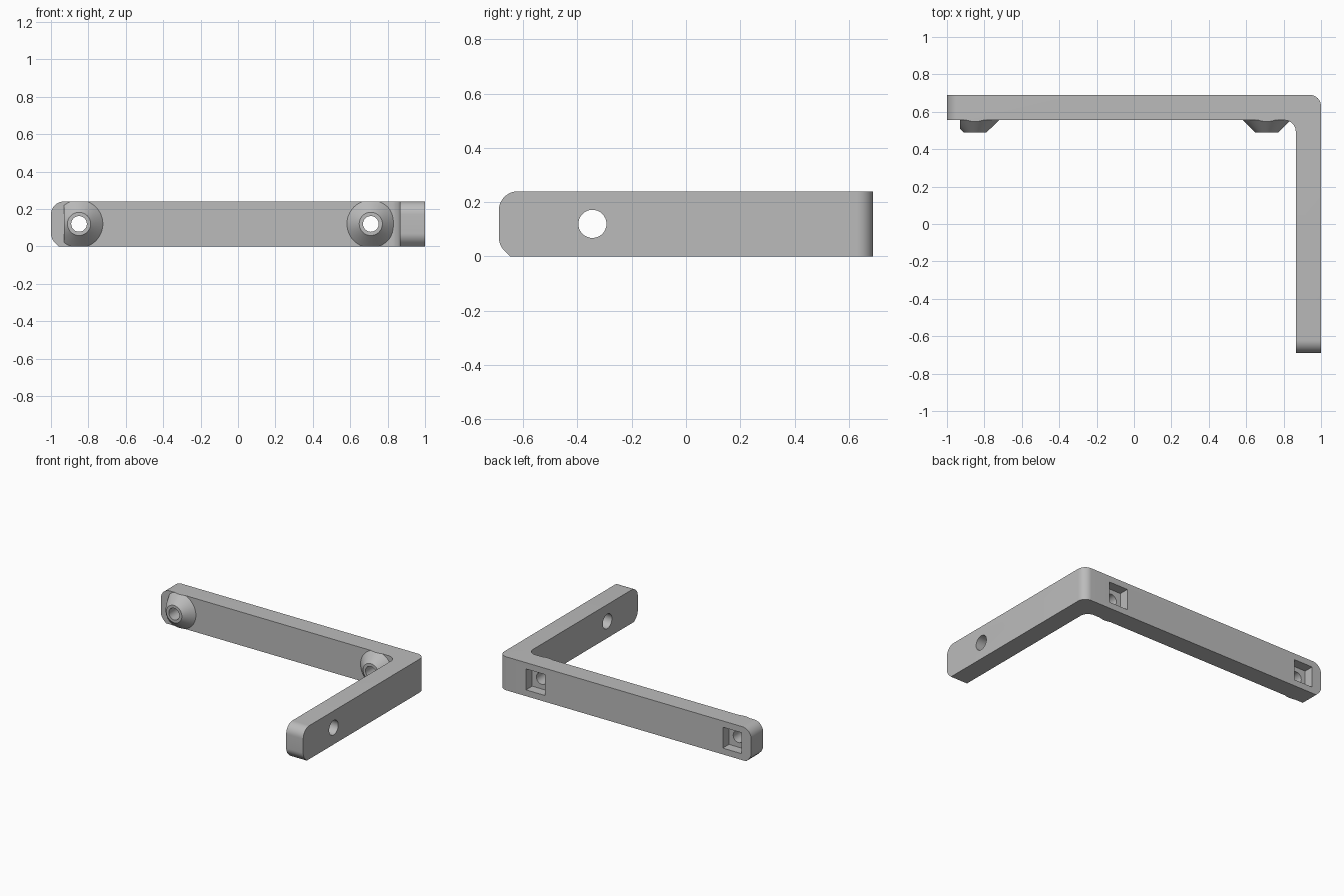
import bpy, bmesh
from math import sin, cos, tan, radians, pi
from mathutils import Vector

cube = bpy.data.objects.get("Cube")
if cube:
    bpy.data.objects.remove(cube)

X0, X1, Y0, Y1 = -1.0, 1.0, -0.69, 0.69   # overall plan
W, H = 0.135, 0.24                         # arm thickness, height
R = 0.07                                   # end rounding
MID = H / 2
SCREWS = (-0.85, 0.71)                     # bosses along the long arm

mat = bpy.data.materials.new("light_grey_plastic")
mat.use_nodes = True
grey = (0.5, 0.5, 0.5, 1)
mat.diffuse_color = grey
mat.node_tree.nodes["Principled BSDF"].inputs["Base Color"].default_value = grey


def arc(cx, cy, r, a0, a1, n=10):
    return [(cx + r * cos(radians(a0 + (a1 - a0) * i / n)),
             cy + r * sin(radians(a0 + (a1 - a0) * i / n))) for i in range(n + 1)]


def loft(name, rings):
    """Closed solid through rings of points."""
    bm = bmesh.new()
    loops = [[bm.verts.new(p) for p in ring] for ring in rings]
    n = len(loops[0])
    bm.faces.new(loops[0])
    bm.faces.new(loops[-1])
    for a, b in zip(loops, loops[1:]):
        for i in range(n):
            bm.faces.new((a[i], a[(i + 1) % n], b[(i + 1) % n], b[i]))
    bmesh.ops.recalc_face_normals(bm, faces=bm.faces)
    me = bpy.data.meshes.new(name)
    bm.to_mesh(me)
    bm.free()
    me.materials.append(mat)
    ob = bpy.data.objects.new(name, me)
    bpy.context.collection.objects.link(ob)
    return ob


def prism(name, pts, axis, lo, hi):
    def place(p, d):
        v = list(p)
        v.insert(axis, d)
        return Vector(v)
    return loft(name, [[place(p, d) for p in pts] for d in (lo, hi)])


def box(name, x0, x1, y0, y1, z0, z1):
    return prism(name, [(x0, y0), (x1, y0), (x1, y1), (x0, y1)], 2, z0, z1)


def combine(ob, tool, op):
    mod = ob.modifiers.new(op, 'BOOLEAN')
    mod.operation, mod.object, mod.solver = op, tool, 'EXACT'
    bpy.context.view_layer.objects.active = ob
    bpy.ops.object.modifier_apply(modifier=mod.name)
    bpy.data.objects.remove(tool)


def end_profile(start, end):
    """Side outline: round upper corner, lower corner eased to a 45 degree slope."""
    c = start + R
    return ([(end, 0), (end, H)] + arc(c, H - R, R, 90, 180)
            + arc(c, R, R, 180, 225, 6) + [(c - R * tan(pi / 8), 0)])


# L-shaped body with rounded outer corner and inner fillet
f = 0.06
plan = ([(X0 - 0.1, Y1), (X0 - 0.1, Y1 - W)]
        + arc(X1 - W - f, Y1 - W - f, f, 90, 0)
        + [(X1 - W, Y0 - 0.1), (X1, Y0 - 0.1)]
        + arc(X1 - f, Y1 - f, f, 0, 90))
bracket = prism("corner_bracket", plan, 2, -0.1, H + 0.1)

# Conical screw bosses on the inner face of the long arm
face, tip = Y1 - W, 0.49
for x in SCREWS:
    rings = [[(x + r * cos(2 * pi * i / 48), y, MID + r * sin(2 * pi * i / 48))
              for i in range(48)] for y, r in ((face + 0.045, 0.173), (tip, 0.062))]
    boss = loft("screw_boss", rings)
    if x < 0:
        combine(boss, box("boss_trim", -1.3, -0.93, 0.3, 0.9, -0.3, 0.6), 'DIFFERENCE')
    combine(bracket, boss, 'UNION')

# Trim the height and round both arm ends
combine(bracket, prism("short_end_trim", end_profile(Y0, 1), 0, -1.5, 1.5), 'INTERSECT')
combine(bracket, prism("long_end_trim", end_profile(X0, 1.3), 1, -1.5, 1.5), 'INTERSECT')

# Screw holes with square nut pockets at the back
for x in SCREWS:
    combine(bracket, prism("screw_hole", arc(x, MID, 0.042, 0, 345, 23), 1, 0.3, 0.9), 'DIFFERENCE')
    s = 0.075
    combine(bracket, box("nut_pocket", x - s, x + s, Y1 - 0.07, Y1 + 0.1, MID - s, MID + s), 'DIFFERENCE')

# Cross hole through the short arm
combine(bracket, prism("cross_hole", arc(-0.345, MID, 0.052, 7.5, 352.5, 23), 0, 0.7, 1.2), 'DIFFERENCE')

for o in bpy.context.selected_objects:
    o.select_set(False)
bracket.select_set(True)
bpy.context.view_layer.objects.active = bracket
bpy.ops.object.shade_smooth_by_angle(angle=radians(25))
